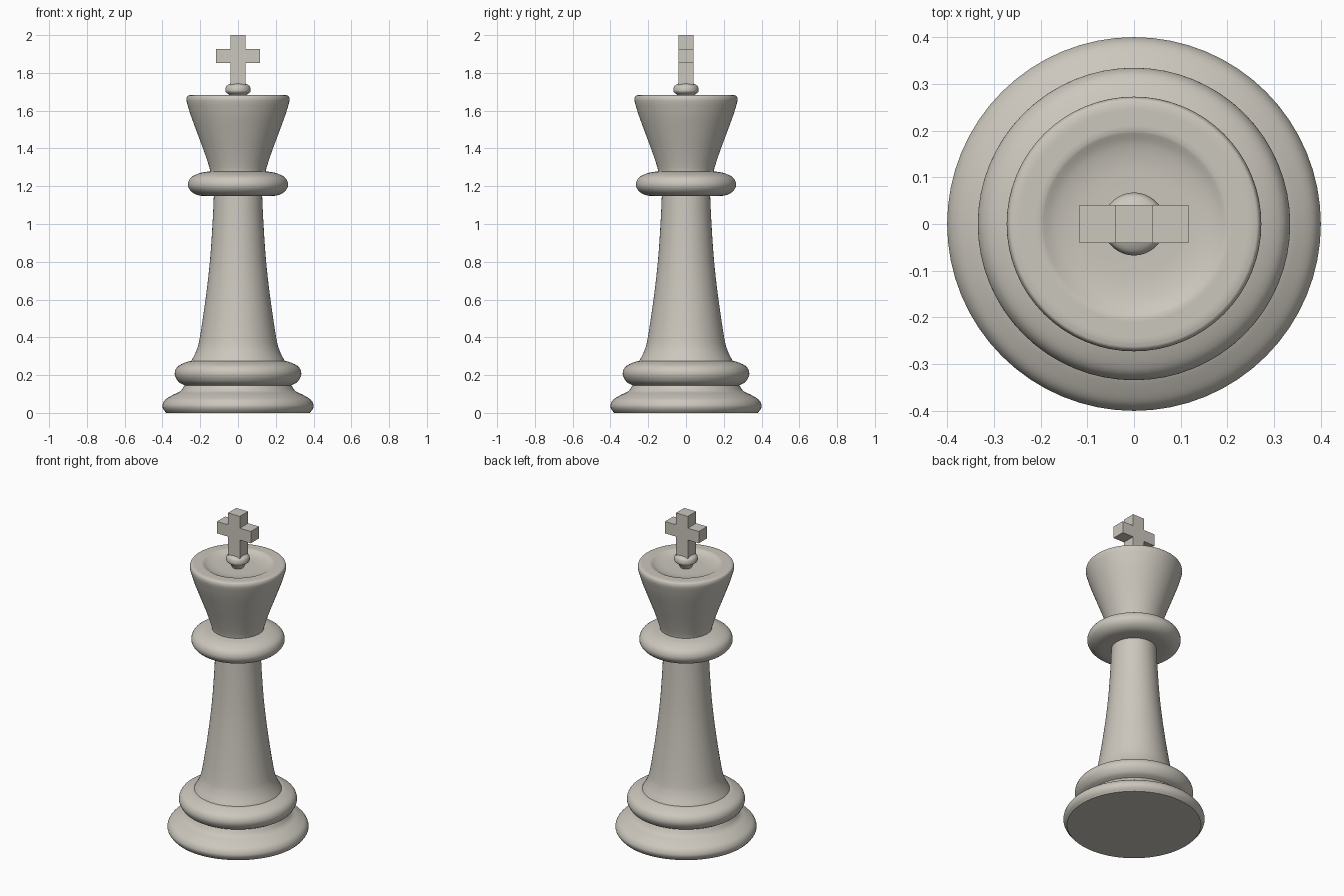
import bpy, bmesh, math
from mathutils import Vector

cube = bpy.data.objects.get("Cube")
if cube:
    bpy.data.objects.remove(cube, do_unlink=True)

stone = bpy.data.materials.new("warm_grey")
stone.use_nodes = True
COLOUR = (0.60, 0.57, 0.51, 1)
stone.diffuse_color = COLOUR
stone.node_tree.nodes["Principled BSDF"].inputs["Base Color"].default_value = COLOUR

SIDES = 64


def finish(name, bm):
    bmesh.ops.recalc_face_normals(bm, faces=bm.faces)
    mesh = bpy.data.meshes.new(name)
    bm.to_mesh(mesh)
    bm.free()
    mesh.materials.append(stone)
    obj = bpy.data.objects.new(name, mesh)
    bpy.context.collection.objects.link(obj)
    return obj


def smooth_path(points, steps=5):
    """Catmull-Rom curve through (radius, height) points."""
    pts = [Vector(p) for p in points]
    pts = [2 * pts[0] - pts[1]] + pts + [2 * pts[-1] - pts[-2]]
    path = []
    for a, b, c, d in zip(pts, pts[1:], pts[2:], pts[3:]):
        for i in range(steps):
            t = i / steps
            path.append(0.5 * (2 * b + (c - a) * t + (2 * a - 5 * b + 4 * c - d) * t**2
                               + (3 * b - a - 3 * c + d) * t**3))
    return path + [pts[-2]]


def turned(name, *curves):
    """Lathe one or more smooth curves, joined at corners, and cap both ends."""
    path = [p for curve in curves for p in smooth_path(curve)]
    bm = bmesh.new()
    rings = []
    for r, z in path:
        rings.append([bm.verts.new((r * math.cos(a), r * math.sin(a), z))
                      for a in (math.tau * i / SIDES for i in range(SIDES))])
    for low, high in zip(rings, rings[1:]):
        for i in range(SIDES):
            j = (i + 1) % SIDES
            bm.faces.new((low[i], low[j], high[j], high[i]))
    bm.faces.new(rings[0])
    bm.faces.new(rings[-1])
    bmesh.ops.remove_doubles(bm, verts=bm.verts, dist=0.0001)
    obj = finish(name, bm)
    bpy.ops.object.select_all(action="DESELECT")
    obj.select_set(True)
    bpy.context.view_layer.objects.active = obj
    bpy.ops.object.shade_smooth_by_angle(angle=math.radians(40))
    return obj


# Foot and the rounded ring on it
turned("base", [(0.38, 0), (0.396, 0.02), (0.4, 0.042), (0.385, 0.07),
                (0.345, 0.095), (0.305, 0.115), (0.28, 0.15)])
turned("base_ring", [(0.28, 0.145), (0.315, 0.165), (0.335, 0.205),
                     (0.32, 0.245), (0.27, 0.27), (0.24, 0.275)])

# Flared stem
turned("stem", [(0.25, 0.27), (0.22, 0.33), (0.202, 0.4), (0.172, 0.6),
                (0.149, 0.8), (0.135, 1.0), (0.127, 1.17)])

# Collar under the head
turned("collar", [(0.12, 1.15), (0.2, 1.15), (0.245, 1.17), (0.265, 1.205),
                  (0.25, 1.245), (0.2, 1.27), (0.14, 1.28)])

# Head: flared wall, rounded rim, shallow dish
turned("head",
       [(0.145, 1.26), (0.152, 1.3), (0.178, 1.38), (0.215, 1.48),
        (0.25, 1.575), (0.27, 1.64)],
       [(0.27, 1.64), (0.273, 1.66), (0.268, 1.677), (0.255, 1.682)],
       [(0.255, 1.682), (0.2, 1.682)],
       [(0.2, 1.682), (0.17, 1.668), (0.13, 1.66), (0.08, 1.658), (0.03, 1.658)])

# Flattened bead that carries the cross
turned("bead", [(0.03, 1.655), (0.045, 1.682), (0.064, 1.698), (0.067, 1.713),
                (0.06, 1.732), (0.035, 1.745), (0.01, 1.748)])

# Cross: half outline mirrored, then extruded in depth
half = [(0.041, 1.72), (0.041, 1.852), (0.117, 1.852),
        (0.117, 1.926), (0.041, 1.926), (0.041, 2.0)]
outline = half + [(-x, z) for x, z in reversed(half)]
DEPTH = 0.041
bm = bmesh.new()
face = bm.faces.new([bm.verts.new((x, -DEPTH, z)) for x, z in outline])
extruded = bmesh.ops.extrude_face_region(bm, geom=[face], use_keep_orig=True)
bmesh.ops.translate(bm, vec=(0, 2 * DEPTH, 0),
                    verts=[v for v in extruded["geom"] if isinstance(v, bmesh.types.BMVert)])
finish("cross", bm)
